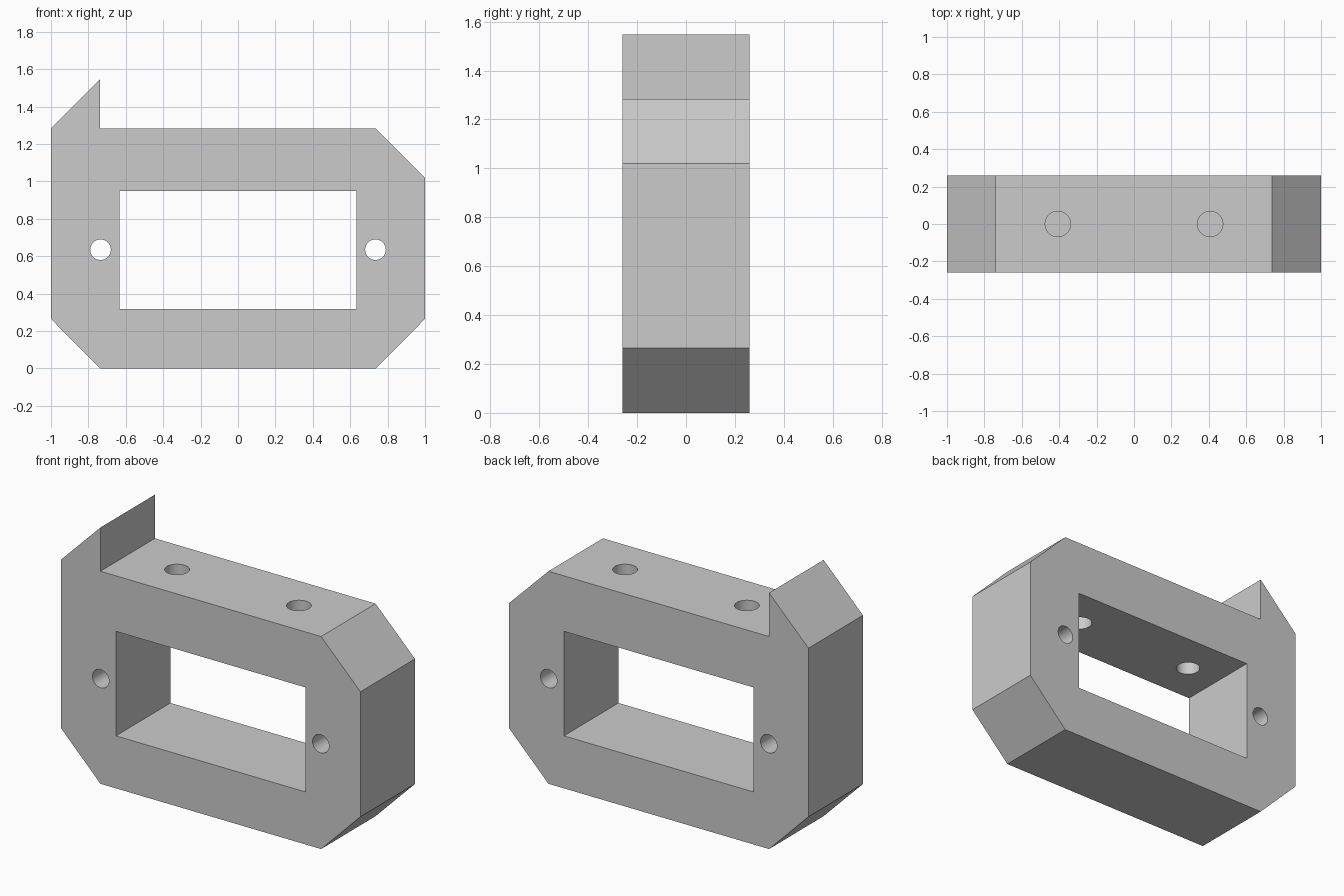
import bpy, bmesh
from math import pi, radians

if "Cube" in bpy.data.objects:
    bpy.data.objects.remove(bpy.data.objects["Cube"], do_unlink=True)

DEPTH = 0.52
GREY = (0.6, 0.6, 0.6, 1)

grey = bpy.data.materials.new("plain grey")
grey.use_nodes = True
grey.diffuse_color = GREY
grey.node_tree.nodes["Principled BSDF"].inputs["Base Color"].default_value = GREY


def prism(name, outline, depth):
    """Extrude an x-z outline along y, centred on y = 0."""
    bm = bmesh.new()
    face = bm.faces.new([bm.verts.new((x, -depth / 2, z)) for x, z in outline])
    side = bmesh.ops.extrude_face_region(bm, geom=[face])["geom"]
    bmesh.ops.translate(bm, vec=(0, depth, 0),
                        verts=[v for v in side if isinstance(v, bmesh.types.BMVert)])
    bmesh.ops.recalc_face_normals(bm, faces=bm.faces)
    mesh = bpy.data.meshes.new(name)
    bm.to_mesh(mesh)
    bm.free()
    obj = bpy.data.objects.new(name, mesh)
    bpy.context.collection.objects.link(obj)
    mesh.materials.append(grey)
    return obj


def drill(name, radius, length, location, rotation=(0, 0, 0)):
    bpy.ops.mesh.primitive_cylinder_add(vertices=48, radius=radius, depth=length,
                                        location=location, rotation=rotation)
    obj = bpy.context.object
    obj.name = name
    obj.data.materials.append(grey)
    return obj


# Frame body with clipped corners and a pointed upright tab
body = prism("frame_body", [
    (-0.737, 0), (0.737, 0), (1, 0.265), (1, 1.02), (0.737, 1.283),
    (-0.737, 1.283), (-0.737, 1.547), (-1, 1.283), (-1, 0.265)], DEPTH)

# Window and screw hole cutters
cutters = [prism("window_cutter", [(-0.633, 0.317), (0.633, 0.317),
                                   (0.633, 0.948), (-0.633, 0.948)], 1)]
for side in (-1, 1):
    cutters.append(drill("side_hole_cutter", 0.055, 1,
                         (side * 0.735, 0, 0.635), (pi / 2, 0, 0)))
    cutters.append(drill("top_hole_cutter", 0.068, 0.6, (side * 0.407, 0, 1.15)))

for cutter in cutters:
    cutter.hide_render = True
    cut = body.modifiers.new("cut", "BOOLEAN")
    cut.operation = "DIFFERENCE"
    cut.solver = "EXACT"
    cut.object = cutter

bpy.ops.object.select_all(action="DESELECT")
body.select_set(True)
bpy.context.view_layer.objects.active = body
for cut in list(body.modifiers):
    bpy.ops.object.modifier_apply(modifier=cut.name)
for cutter in cutters:
    bpy.data.objects.remove(cutter, do_unlink=True)

# Round hole walls, crisp edges elsewhere
bpy.ops.object.shade_smooth_by_angle(angle=radians(30))
